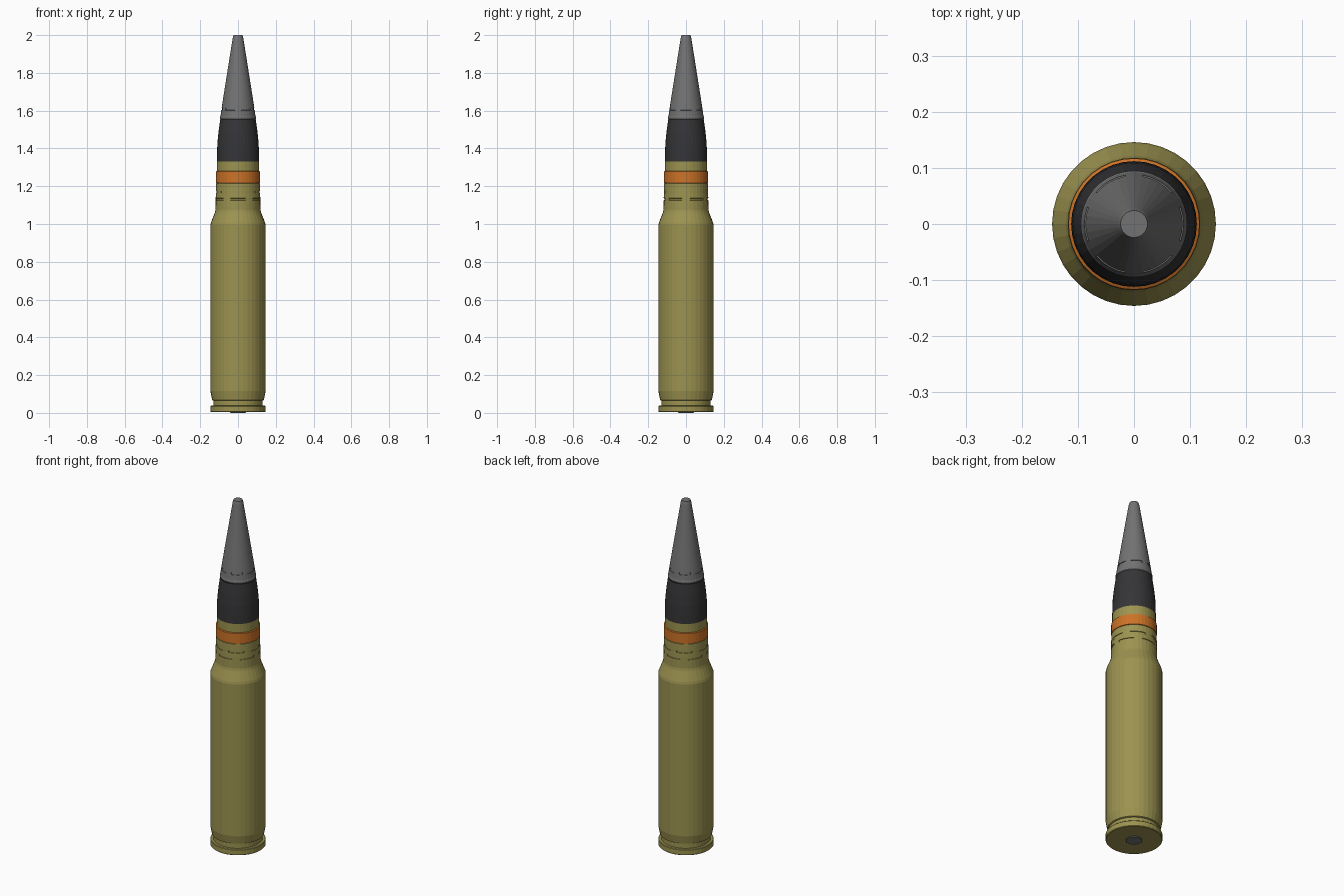
import bpy, bmesh
from math import sin, cos, pi, atan2, floor

if "Cube" in bpy.data.objects:
    bpy.data.objects.remove(bpy.data.objects["Cube"])

SEG = 36

def material(name, rgb):
    m = bpy.data.materials.new(name)
    m.diffuse_color = (*rgb, 1)
    m.use_nodes = True
    m.node_tree.nodes["Principled BSDF"].inputs["Base Color"].default_value = m.diffuse_color
    return m

olive = material("olive", (0.33, 0.29, 0.08))
orange = material("orange", (0.60, 0.17, 0.02))
dark = material("dark", (0.035, 0.035, 0.038))
steel = material("steel", (0.17, 0.17, 0.17))

def lathe(name, profile, mat, slots=(), cap_low=False, cap_high=False):
    """Revolve (r, z) points; slots are (z0, z1, offset) rows of shallow pressed grooves."""
    bm = bmesh.new()
    rings = [[bm.verts.new((r * cos(2 * pi * i / SEG), r * sin(2 * pi * i / SEG), z))
              for i in range(SEG)] for r, z in profile]
    for a, b in zip(rings, rings[1:]):
        for i in range(SEG):
            j = (i + 1) % SEG
            bm.faces.new((a[i], a[j], b[j], b[i]))
    if cap_low:
        bm.faces.new(rings[0][::-1])
    if cap_high:
        bm.faces.new(rings[-1])
    bm.normal_update()
    picked = []
    for f in bm.faces:
        c = f.calc_center_median()
        i = floor(atan2(c.y, c.x) / (2 * pi / SEG))
        if any(z0 < c.z < z1 and (i + off) % 6 < 4 for z0, z1, off in slots):
            picked.append(f)
    if picked:
        bmesh.ops.inset_region(bm, faces=picked, thickness=0.0008, depth=-0.003,
                               use_even_offset=True)
    me = bpy.data.meshes.new(name)
    bm.to_mesh(me)
    bm.free()
    me.materials.append(mat)
    ob = bpy.data.objects.new(name, me)
    bpy.context.collection.objects.link(ob)
    return ob

# Case: rim, extractor groove, body, shoulder and crimped neck
lathe("case", [
    (0.143, 0.004), (0.146, 0.007), (0.146, 0.035), (0.143, 0.038),
    (0.130, 0.038), (0.130, 0.065), (0.137, 0.068), (0.146, 0.115),
    (0.146, 0.995), (0.143, 1.008), (0.122, 1.062), (0.119, 1.075),
    (0.118, 1.125), (0.118, 1.137), (0.117, 1.163), (0.117, 1.175),
    (0.116, 1.215), (0.112, 1.216)], olive,
    slots=[(1.125, 1.137, 5), (1.163, 1.175, 2)], cap_low=True)

# Primer in the base
lathe("primer", [(0.040, 0.0), (0.042, 0.002), (0.042, 0.01)], steel, cap_low=True)

# Driving band
lathe("driving_band", [(0.111, 1.216), (0.117, 1.218), (0.117, 1.277), (0.112, 1.28)], orange)

# Shell body: olive collar and dark ogive
lathe("shell_collar", [(0.112, 1.21), (0.112, 1.33)], olive)
lathe("shell_ogive", [(0.112, 1.33), (0.111, 1.38), (0.109, 1.43),
                      (0.103, 1.49), (0.094, 1.553)], dark)

# Nose fuze with blunt tip
lathe("nose_fuze", [
    (0.092, 1.553), (0.095, 1.557), (0.095, 1.566), (0.0925, 1.572),
    (0.0885, 1.602), (0.0865, 1.615), (0.059, 1.79), (0.028, 1.985),
    (0.024, 2.0)], steel, slots=[(1.602, 1.615, 2)], cap_high=True)
